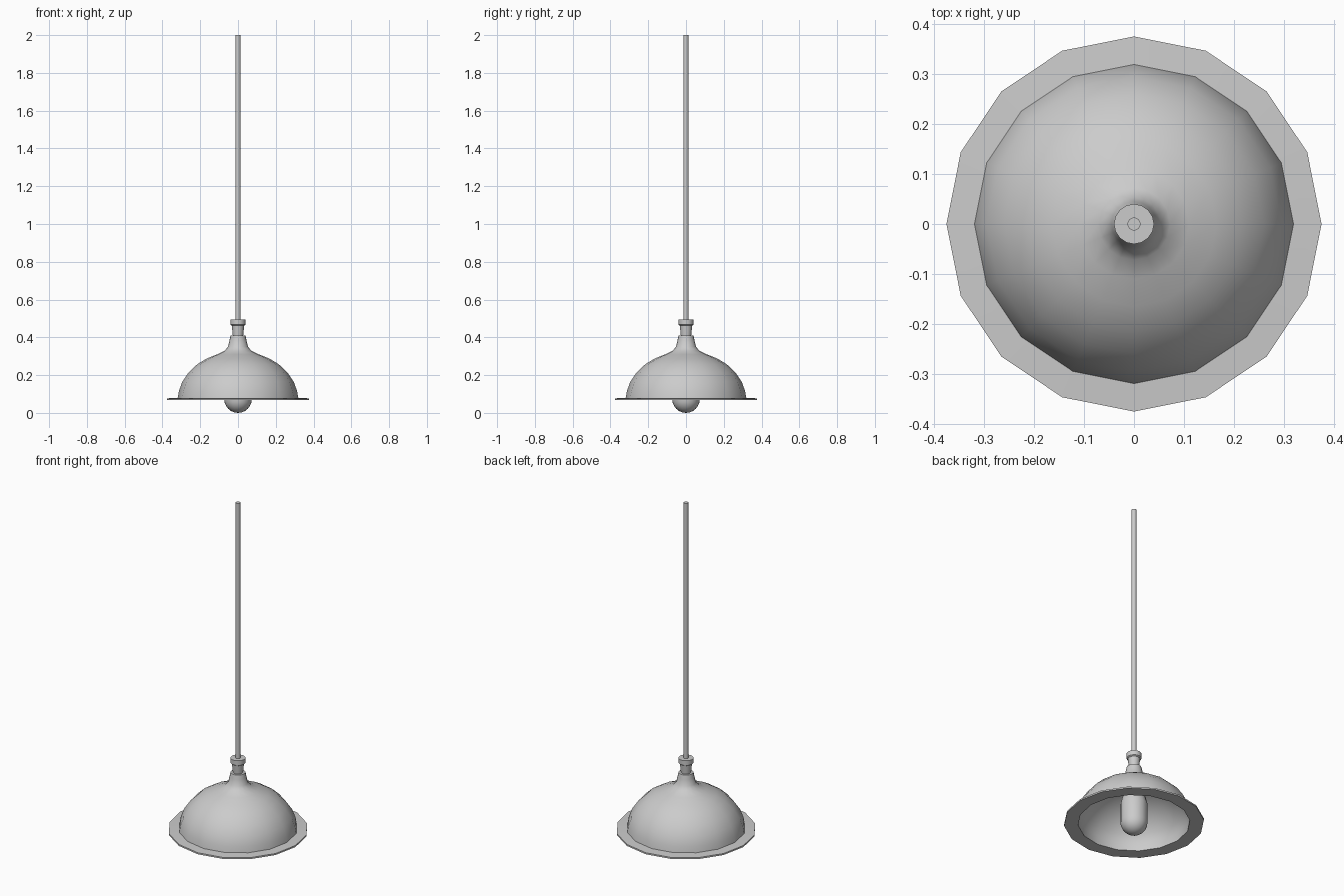
import bpy, bmesh, math

cube = bpy.data.objects.get("Cube")
if cube:
    bpy.data.objects.remove(cube, do_unlink=True)

grey = bpy.data.materials.new("light_grey")
grey.use_nodes = True
grey.diffuse_color = (0.6, 0.6, 0.6, 1)
grey.node_tree.nodes["Principled BSDF"].inputs["Base Color"].default_value = grey.diffuse_color


def lathe(name, profile, sides=16, angle=35):
    """Spin a list of (radius, height) points around the z axis."""
    bm = bmesh.new()
    pts = [bm.verts.new((r, 0, z)) for r, z in profile]
    edges = [bm.edges.new(pair) for pair in zip(pts, pts[1:])]
    bmesh.ops.spin(bm, geom=pts + edges, cent=(0, 0, 0), axis=(0, 0, 1),
                   angle=math.tau, steps=sides, use_merge=True)
    bmesh.ops.remove_doubles(bm, verts=bm.verts, dist=0.0001)
    bmesh.ops.recalc_face_normals(bm, faces=bm.faces)
    mesh = bpy.data.meshes.new(name)
    bm.to_mesh(mesh)
    bm.free()
    mesh.materials.append(grey)
    obj = bpy.data.objects.new(name, mesh)
    bpy.context.collection.objects.link(obj)
    bpy.ops.object.select_all(action='DESELECT')
    obj.select_set(True)
    bpy.context.view_layer.objects.active = obj
    bpy.ops.object.shade_smooth_by_angle(angle=math.radians(angle))
    return obj


# Shade: outer dome with neck, flat flange, then the inner lining
outer = [(0, 0.41), (0.04, 0.41), (0.045, 0.385), (0.053, 0.35), (0.072, 0.328),
         (0.11, 0.31), (0.165, 0.288), (0.215, 0.258), (0.26, 0.216),
         (0.295, 0.165), (0.313, 0.115), (0.319, 0.08)]
flange = [(0.375, 0.077), (0.375, 0.068), (0.3, 0.068)]
inner = [(0.3, 0.115), (0.282, 0.16), (0.248, 0.207), (0.205, 0.246),
         (0.155, 0.275), (0.1, 0.296), (0, 0.31)]
lathe("shade", outer + flange + inner)

# Socket with a tapered body and a wider collar
lathe("socket", [(0, 0.405), (0.027, 0.405), (0.033, 0.462), (0.04, 0.467),
                 (0.04, 0.495), (0, 0.495)])

# Hanging rod
lathe("rod", [(0, 0.49), (0.013, 0.49), (0.013, 2), (0, 2)])

# Bulb: a long capsule with a rounded lower end
radius = 0.073
tip = [(radius * math.sin(a), radius * (1 - math.cos(a)))
       for a in (i * math.pi / 12 for i in range(7))]
lathe("bulb", tip + [(radius, 0.18), (0.062, 0.225), (0.04, 0.27), (0.03, 0.31)])
